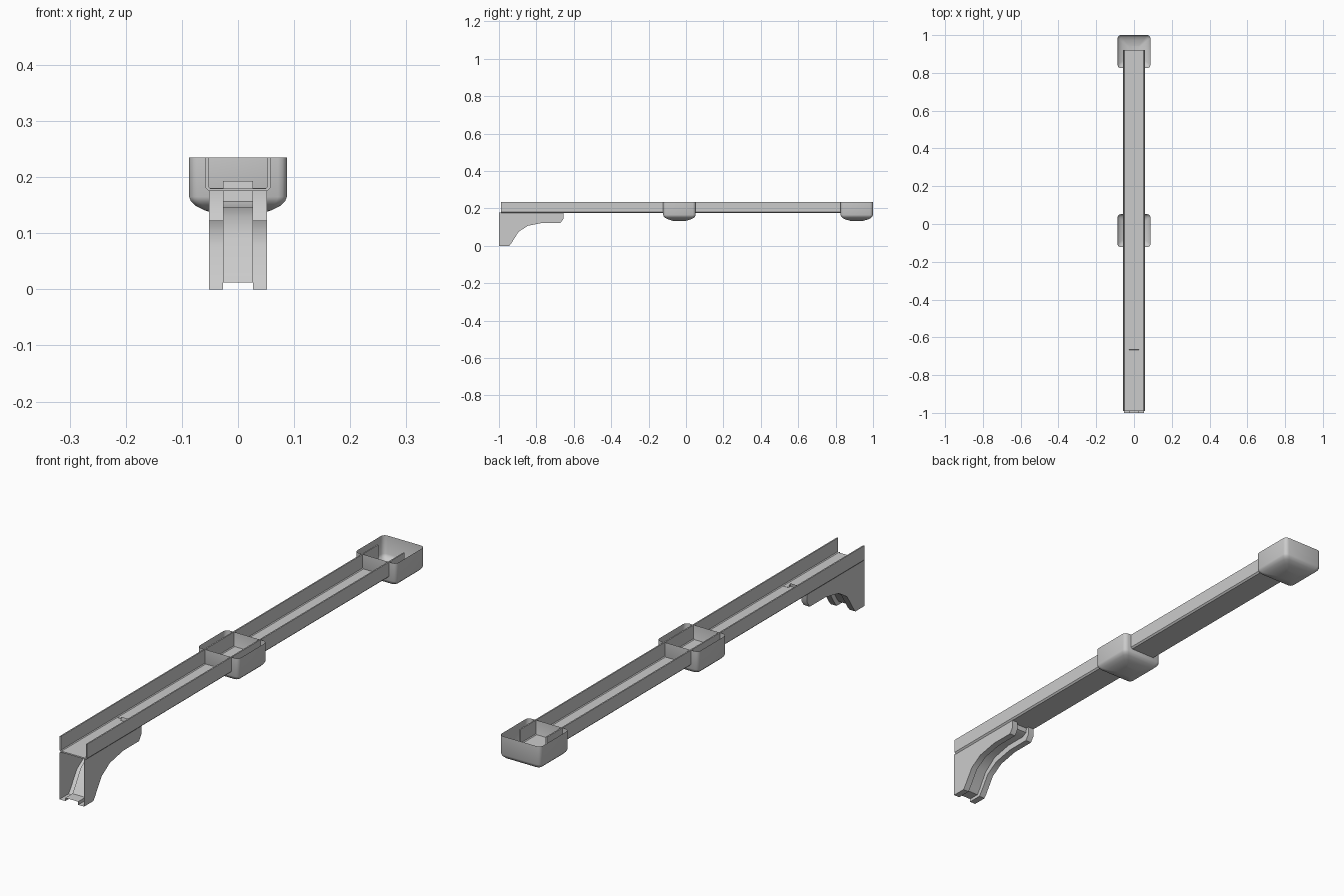
import bpy
import bmesh
import math

cube = bpy.data.objects.get("Cube")
if cube:
    bpy.data.objects.remove(cube, do_unlink=True)

GREY = (0.6, 0.6, 0.6, 1.0)
grey = bpy.data.materials.new("plain grey")
grey.use_nodes = True
grey.diffuse_color = GREY
grey.node_tree.nodes["Principled BSDF"].inputs["Base Color"].default_value = GREY


def make_object(name, bm, smooth=None):
    bmesh.ops.remove_doubles(bm, verts=bm.verts[:], dist=0.0001)
    bmesh.ops.recalc_face_normals(bm, faces=bm.faces[:])
    mesh = bpy.data.meshes.new(name)
    bm.to_mesh(mesh)
    bm.free()
    mesh.materials.append(grey)
    obj = bpy.data.objects.new(name, mesh)
    bpy.context.collection.objects.link(obj)
    if smooth:
        bpy.ops.object.select_all(action="DESELECT")
        obj.select_set(True)
        bpy.context.view_layer.objects.active = obj
        bpy.ops.object.shade_smooth_by_angle(angle=math.radians(smooth))
    return obj


def loft(bm, sections, closed):
    """Bridge a list of equal-length point rows and return the vertex rows."""
    rows = [[bm.verts.new(p) for p in s] for s in sections]
    for a, b in zip(rows, rows[1:]):
        n = len(a)
        for i in range(n if closed else n - 1):
            j = (i + 1) % n
            bm.faces.new((a[i], a[j], b[j], b[i]))
    return rows


def mirrored(half):
    """Complete a right-hand profile with its left-hand side."""
    return half + [(-x, z) for x, z in reversed(half)]


# Open channel, made of equal lengths laid end to end
TOP, FLOOR = 0.235, 0.175
outer = [(0.058, TOP), (0.058, 0.181), (0.052, FLOOR)]
inner = [(0.053, TOP), (0.053, 0.183), (0.05, 0.18)]
section = mirrored(outer) + list(reversed(mirrored(inner)))
START, END, COUNT = -0.99, 0.92, 5
step = (END - START) / COUNT
for k in range(COUNT):
    bm = bmesh.new()
    y0 = START + k * step
    rows = loft(bm, [[(x, y, z) for x, z in section] for y in (y0, y0 + step)], True)
    n = len(section)
    for row in rows:
        for i in range(n // 2 - 1):
            bm.faces.new((row[i], row[i + 1], row[n - 2 - i], row[n - 1 - i]))
    make_object(f"channel_length_{k + 1}", bm)


# Open basins with rounded corners and a shallow stepped-in bottom
def rounded_square(cy, half, radius, z):
    points = []
    for corner in range(4):
        for s in range(4):
            a = math.radians(corner * 90 + s * 30)
            mid = math.radians(corner * 90 + 45)
            cx = math.copysign(half - radius, math.cos(mid))
            cz = math.copysign(half - radius, math.sin(mid))
            points.append((cx + radius * math.cos(a), cy + cz + radius * math.sin(a), z))
    return points


BASIN = [(0.087, TOP), (0.087, 0.165), (0.084, 0.157), (0.076, 0.149),
         (0.06, 0.141), (0.03, 0.132)]
for name, cy in (("middle_basin", -0.035), ("end_basin", 0.913)):
    bm = bmesh.new()
    rings = [rounded_square(cy, h, h * 0.18, z) for h, z in BASIN]
    rows = loft(bm, rings, True)
    bm.faces.new(rows[-1])
    make_object(name, bm, smooth=50)

# Hollow curved bracket, open at the front, with a recessed middle strip
UNDERSIDE = [(-1.0, 0.0), (-0.945, 0.0), (-0.935, 0.012), (-0.895, 0.075),
             (-0.845, 0.107), (-0.765, 0.123), (-0.67, 0.123), (-0.655, 0.145),
             (-0.655, 0.181)]
RECESS = [(-1.0, 0.012), (-0.957, 0.012), (-0.947, 0.025), (-0.908, 0.09),
          (-0.855, 0.13), (-0.775, 0.147), (-0.69, 0.147), (-0.67, 0.157),
          (-0.665, 0.193)]
bm = bmesh.new()
sections = []
for (y, z), (ry, rz) in zip(UNDERSIDE, RECESS):
    half = [(0.052, y, max(z, 0.178)), (0.052, y, z), (0.027, y, z), (0.027, ry, rz)]
    sections.append(half + [(-px, py, pz) for px, py, pz in reversed(half)])
loft(bm, sections, False)
make_object("support_bracket", bm, smooth=35)
